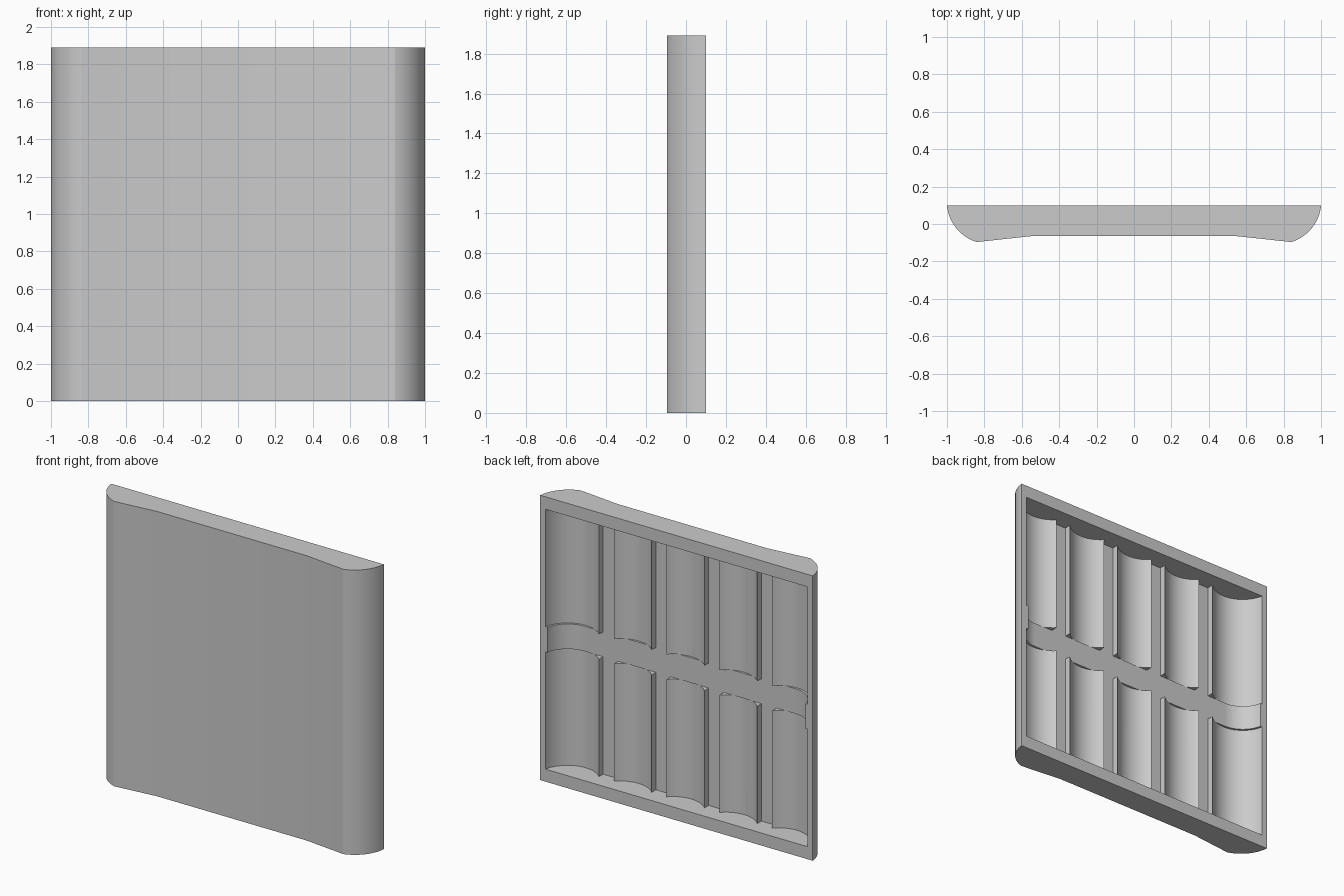
import bpy, bmesh, math

cube = bpy.data.objects.get("Cube")
if cube:
    bpy.data.objects.remove(cube, do_unlink=True)

HEIGHT, RIM = 1.89, 0.083
BAND_LOW, BAND_HIGH = 0.862, 1.028
BACK, OVER = 0.10, 0.12          # back face and cutter overshoot
PITCH, BAY_R, BAY_Y = 0.3875, 0.19, 0.135
GROOVE_HALF, FLOOR = 0.055, -0.04
END_X = 2 * PITCH

grey = bpy.data.materials.new("grey_plastic")
grey.use_nodes = True
colour = (0.6, 0.6, 0.6, 1)
grey.diffuse_color = colour
grey.node_tree.nodes["Principled BSDF"].inputs["Base Color"].default_value = colour


def arc(cx, cy, r, dx0, dx1, steps=20):
    """Lower arc of a circle between two x offsets."""
    a0, a1 = math.asin(dx0 / r), math.asin(dx1 / r)
    angles = [a0 + (a1 - a0) * i / steps for i in range(steps + 1)]
    return [(cx + r * math.sin(a), cy - r * math.cos(a)) for a in angles]


def mirrored(right):
    """Complete a left-to-right outline from its right half."""
    return [(-x, y) for x, y in reversed(right)] + right


def prism(name, outline, z0, z1):
    bm = bmesh.new()
    face = bm.faces.new([bm.verts.new((x, y, z0)) for x, y in outline])
    top = bmesh.ops.extrude_face_region(bm, geom=[face])["geom"]
    bmesh.ops.translate(bm, vec=(0, 0, z1 - z0),
                        verts=[v for v in top if isinstance(v, bmesh.types.BMVert)])
    bmesh.ops.recalc_face_normals(bm, faces=bm.faces)
    mesh = bpy.data.meshes.new(name)
    bm.to_mesh(mesh)
    bm.free()
    mesh.materials.append(grey)
    obj = bpy.data.objects.new(name, mesh)
    bpy.context.collection.objects.link(obj)
    return obj


# Outer shell: flat centre, sloped shoulders, rounded ends
shell = prism("shell", mirrored(
    [(0.55, -0.065)] + arc(END_X, 0.12, 0.226, 0.065, 0.225, 24)[:-1] + [(1.0, BACK)]),
    0, HEIGHT)

# Pocket outline: five round bays separated by flat grooves
pocket = []
cusp = PITCH / 2 - GROOVE_HALF
wall = math.sqrt(BAY_R ** 2 - (BAY_Y - OVER) ** 2)
for i in range(-2, 3):
    cx = i * PITCH
    if i > -2:
        pocket.append((cx - cusp, FLOOR))
    pocket += arc(cx, BAY_Y, BAY_R, -wall if i == -2 else -cusp, wall if i == 2 else cusp)
    if i < 2:
        pocket.append((cx + cusp, FLOOR))

# Smooth band across the middle
band_r = BAY_Y - FLOOR
band = mirrored(arc(END_X, BAY_Y, band_r, 0, math.sqrt(band_r ** 2 - (BAY_Y - OVER) ** 2)))

cutters = [prism("lower_pocket_cutter", pocket, RIM, BAND_LOW),
           prism("upper_pocket_cutter", pocket, BAND_HIGH, HEIGHT - RIM),
           prism("band_cutter", band, BAND_LOW, BAND_HIGH)]

bpy.ops.object.select_all(action="DESELECT")
bpy.context.view_layer.objects.active = shell
shell.select_set(True)
for cutter in cutters:
    cutter.hide_render = True
    mod = shell.modifiers.new("hollow", "BOOLEAN")
    mod.operation, mod.solver, mod.object = "DIFFERENCE", "EXACT", cutter
    bpy.ops.object.modifier_apply(modifier=mod.name)
    bpy.data.objects.remove(cutter, do_unlink=True)

bpy.ops.object.shade_smooth_by_angle(angle=math.radians(20))
